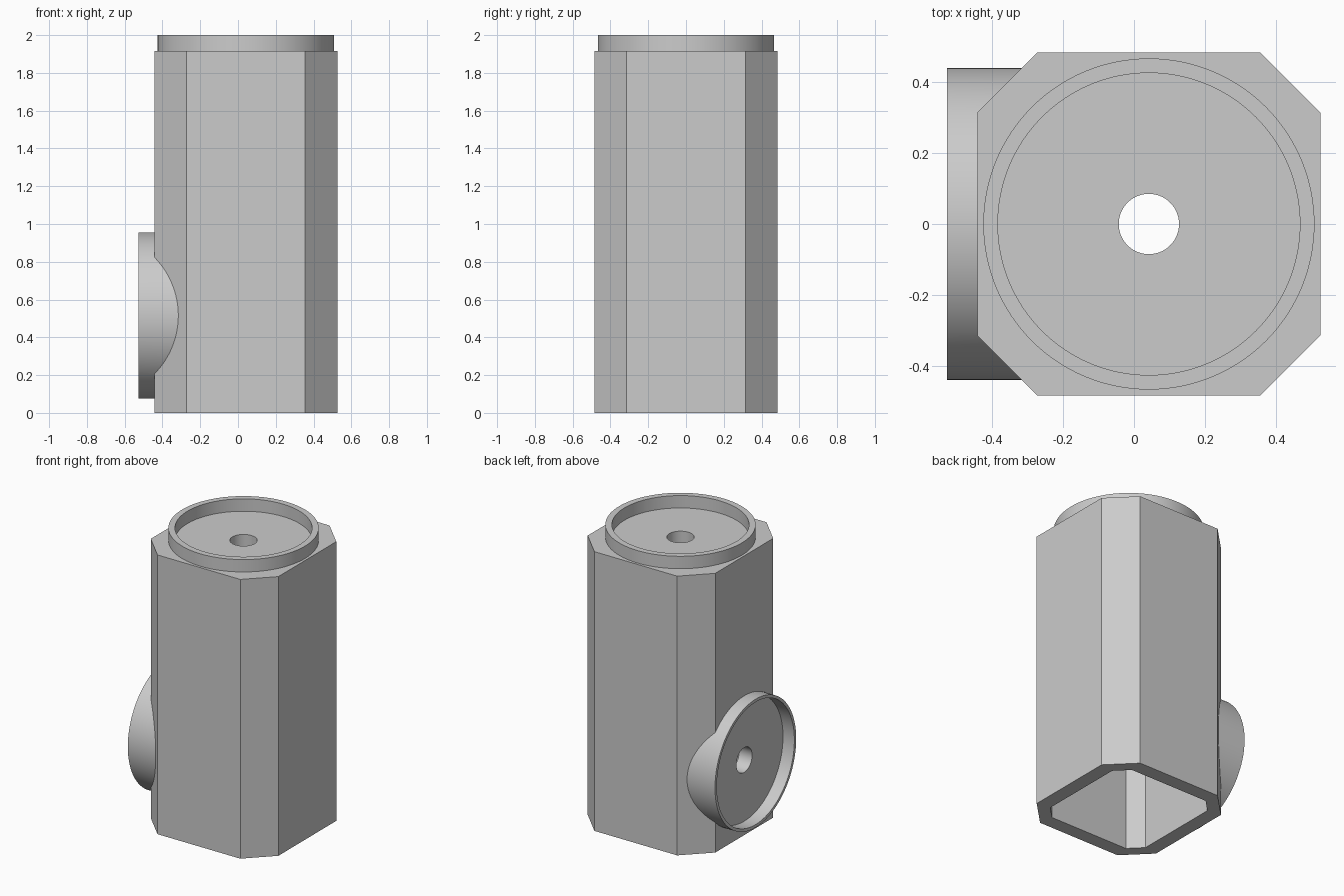
import bpy
import bmesh
from math import pi
from mathutils import Matrix, Vector

old = bpy.data.objects.get("Cube")
if old:
    bpy.data.objects.remove(old, do_unlink=True)

CX = 0.042          # axis of the housing
HALF = 0.484        # half width of the housing
TOP = 1.915         # top face of the housing
SIDE = CX - HALF    # x of the flat face that carries the socket
SOCKET_Z = 0.515

grey = bpy.data.materials.new("plain grey")
grey.use_nodes = True
colour = (0.6, 0.6, 0.6, 1)
grey.diffuse_color = colour
grey.node_tree.nodes["Principled BSDF"].inputs["Base Color"].default_value = colour


def finish(bm, name):
    bmesh.ops.recalc_face_normals(bm, faces=bm.faces)
    mesh = bpy.data.meshes.new(name)
    bm.to_mesh(mesh)
    bm.free()
    mesh.materials.append(grey)
    obj = bpy.data.objects.new(name, mesh)
    bpy.context.collection.objects.link(obj)
    return obj


def octagon(name, half, chamfer, z0, z1):
    """Upright square prism with chamfered corners."""
    a, b = half, half - chamfer
    outline = [(a, -b), (a, b), (b, a), (-b, a), (-a, b), (-a, -b), (-b, -a), (b, -a)]
    bm = bmesh.new()
    face = bm.faces.new([bm.verts.new((CX + x, y, z0)) for x, y in outline])
    ext = bmesh.ops.extrude_face_region(bm, geom=[face])["geom"]
    moved = [v for v in ext if isinstance(v, bmesh.types.BMVert)]
    bmesh.ops.translate(bm, verts=moved, vec=(0, 0, z1 - z0))
    return finish(bm, name)


def cylinder(name, radius, start, end, segments=128):
    """Round bar between two points."""
    start, end = Vector(start), Vector(end)
    axis = end - start
    turn = axis.to_track_quat('Z', 'Y').to_matrix().to_4x4()
    bm = bmesh.new()
    bmesh.ops.create_cone(bm, cap_ends=True, segments=segments, radius1=radius,
                          radius2=radius, depth=axis.length,
                          matrix=Matrix.Translation((start + end) / 2) @ turn)
    return finish(bm, name)


def upright(name, radius, z0, z1):
    return cylinder(name, radius, (CX, 0, z0), (CX, 0, z1))


def sideways(name, radius, x0, x1):
    return cylinder(name, radius, (x0, 0, SOCKET_Z), (x1, 0, SOCKET_Z))


def combine(target, tool, operation):
    mod = target.modifiers.new(tool.name, 'BOOLEAN')
    mod.operation = operation
    mod.solver = 'EXACT'
    mod.object = tool
    bpy.context.view_layer.objects.active = target
    bpy.ops.object.modifier_apply(modifier=mod.name)
    bpy.data.objects.remove(tool, do_unlink=True)


# Housing with top collar and side socket
housing = octagon("housing", HALF, 0.17, 0, TOP)
combine(housing, upright("top_collar", 0.467, TOP - 0.05, 2.0), 'UNION')
combine(housing, sideways("side_socket", 0.44, SIDE + 0.14, -0.528), 'UNION')

# Shallow recesses, open cavity underneath and the two bores
for cutter in (
    upright("collar_recess", 0.426, TOP, 2.2),
    sideways("socket_recess", 0.42, -0.7, SIDE),
    octagon("cavity", 0.386, 0.087, -0.2, TOP - 0.1),
    upright("top_bore", 0.085, TOP - 0.3, 2.2),
    sideways("side_bore", 0.085, -0.7, SIDE + 0.3),
):
    combine(housing, cutter, 'DIFFERENCE')

# Smooth round walls, crisp edges
bpy.ops.object.select_all(action='DESELECT')
housing.select_set(True)
bpy.context.view_layer.objects.active = housing
bpy.ops.object.shade_smooth_by_angle(angle=pi / 6)
